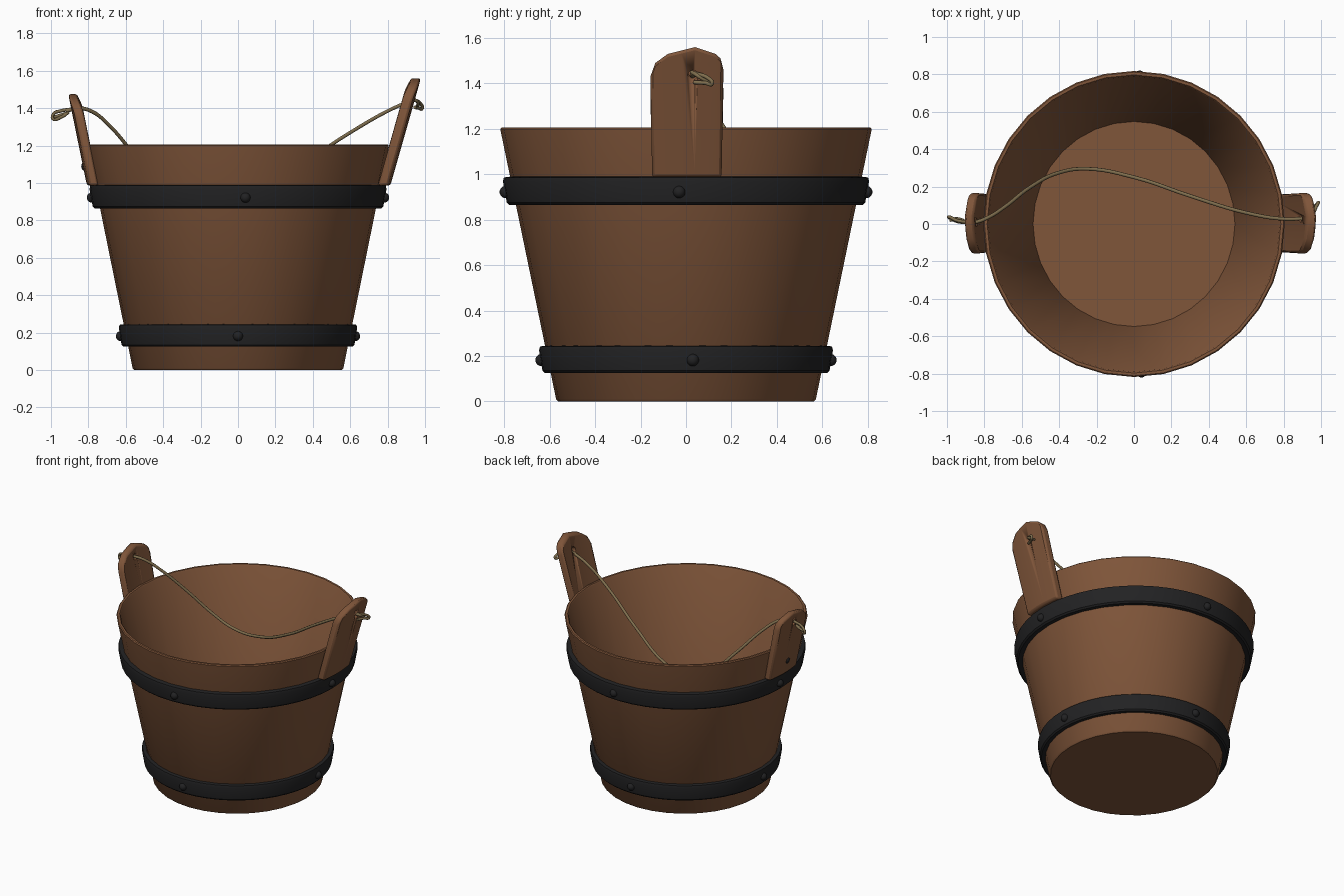
import bpy, bmesh, math
from mathutils import Vector

if "Cube" in bpy.data.objects:
    bpy.data.objects.remove(bpy.data.objects["Cube"])


def material(name, rgb):
    m = bpy.data.materials.new(name)
    m.diffuse_color = (*rgb, 1)
    m.use_nodes = True
    m.node_tree.nodes["Principled BSDF"].inputs["Base Color"].default_value = m.diffuse_color
    return m


WOOD = material("brown wood", (0.215, 0.092, 0.042))
IRON = material("black iron", (0.016, 0.016, 0.017))
ROPE = material("tan rope", (0.21, 0.155, 0.075))


def finish(name, bm, mat, angle=35):
    bmesh.ops.recalc_face_normals(bm, faces=bm.faces)
    me = bpy.data.meshes.new(name)
    bm.to_mesh(me)
    bm.free()
    me.materials.append(mat)
    ob = bpy.data.objects.new(name, me)
    bpy.context.collection.objects.link(ob)
    bpy.ops.object.select_all(action='DESELECT')
    ob.select_set(True)
    bpy.context.view_layer.objects.active = ob
    bpy.ops.object.shade_smooth_by_angle(angle=math.radians(angle))
    return ob


def lathe(name, profile, sides, mat, closed=False, caps=False):
    """Revolve (radius, z) points around z, slightly narrower in x."""
    bm = bmesh.new()
    rings = []
    for r, z in profile:
        rings.append([bm.verts.new((0.985 * r * math.cos(a), r * math.sin(a), z))
                      for a in (2 * math.pi * i / sides for i in range(sides))])
    pairs = list(zip(rings, rings[1:]))
    if closed:
        pairs.append((rings[-1], rings[0]))
    for a, b in pairs:
        for i in range(sides):
            j = (i + 1) % sides
            bm.faces.new((a[i], a[j], b[j], b[i]))
    if caps:
        bm.faces.new(rings[0])
        bm.faces.new(rings[-1])
    return finish(name, bm, mat)


# Tapered tub with thin wall and floor
lathe("tub", [(0.562, 0), (0.572, 0.01), (0.818, 1.2), (0.812, 1.206), (0.797, 1.206),
              (0.79, 1.198), (0.548, 0.04)], 32, WOOD, caps=True)

# Iron hoops
lathe("upper_hoop", [(0.74, 0.868), (0.778, 0.865), (0.789, 0.875), (0.806, 0.968),
                     (0.802, 0.986), (0.77, 0.99)], 48, IRON, closed=True)
lathe("lower_hoop", [(0.59, 0.128), (0.622, 0.125), (0.632, 0.135), (0.647, 0.225),
                     (0.643, 0.242), (0.61, 0.246)], 48, IRON, closed=True)


# Rivets
def rivet(name, x, y, z, r=0.027):
    bm = bmesh.new()
    bmesh.ops.create_uvsphere(bm, u_segments=14, v_segments=10, radius=r)
    bmesh.ops.translate(bm, verts=bm.verts, vec=(x, y, z))
    finish(name, bm, IRON, 60)


for label, r, z, shifts in (("upper", 0.794, 0.922, (-0.03, 0.03, 0.03, 0.04)),
                            ("lower", 0.636, 0.182, (0.03, 0.0, 0.0, 0.0))):
    for k, s in enumerate(shifts):
        p = ((r * 0.985, s), (s, r), (-r * 0.985, s), (s, -r))[k]
        rivet(f"{label}_hoop_rivet_{k + 1}", p[0], p[1], z)
rivet("right_handle_rivet", 0.812, 0, 1.09)
rivet("left_handle_rivet", -0.812, 0, 1.09)


# Upright handle boards, curved to the wall, with a rope hole
def handle(name, side, outer_bottom, slope, top_drop, thick, hole):
    cols = [(-0.157, 1.43), (-0.135, 1.49), (-0.08, 1.53), (-0.02, 1.545), (0.04, 1.56),
            (0.13, 1.53), (0.152, 1.51), (0.165, 1.46)]
    bm = bmesh.new()
    grid = []
    for y, top in cols:
        col = []
        for t in (0, thick):
            for z in (0.987, top - top_drop):
                x = outer_bottom + slope * (z - 0.987) - t - 0.55 * y * y
                # board is a touch narrower at the foot
                yy = y * (0.95 if z < 1 else 1)
                col.append(bm.verts.new((side * x, yy, z)))
        grid.append(col)
    for a, b in zip(grid, grid[1:]):
        for i, j in ((0, 1), (1, 3), (3, 2), (2, 0)):
            bm.faces.new((a[i], a[j], b[j], b[i]))
    for c in (grid[0], grid[-1]):
        bm.faces.new((c[0], c[1], c[3], c[2]))
    ob = finish(name, bm, WOOD, 40)
    bev = ob.modifiers.new("soft edges", 'BEVEL')
    bev.width, bev.segments = 0.012, 2
    bev.limit_method, bev.angle_limit = 'ANGLE', math.radians(50)
    # hidden cutter for the hole
    cb = bmesh.new()
    bmesh.ops.create_cone(cb, cap_ends=True, segments=12, radius1=0.022, radius2=0.022, depth=0.3)
    rot = Vector((0, 0, 1)).rotation_difference(Vector((1, 0, -side * slope))).to_matrix()
    bmesh.ops.rotate(cb, verts=cb.verts, matrix=rot)
    bmesh.ops.translate(cb, verts=cb.verts, vec=hole)
    cutter = finish(name + "_hole_cutter", cb, WOOD)
    cutter.hide_render = True
    cutter.hide_set(True)
    cut = ob.modifiers.new("rope hole", 'BOOLEAN')
    cut.object, cut.operation, cut.solver = cutter, 'DIFFERENCE', 'EXACT'


handle("right_handle", 1, 0.815, 0.285, 0.0, 0.055, (0.915, 0.03, 1.445))
handle("left_handle", -1, 0.808, 0.205, 0.085, 0.05, (-0.868, 0.01, 1.395))


# Slack rope and its tied ends
def rope(name, pts, radius=0.010):
    cu = bpy.data.curves.new(name, 'CURVE')
    cu.dimensions = '3D'
    cu.bevel_depth, cu.bevel_resolution, cu.resolution_u = radius, 2, 6
    cu.use_fill_caps = True
    sp = cu.splines.new('BEZIER')
    sp.bezier_points.add(len(pts) - 1)
    for bp, p in zip(sp.bezier_points, pts):
        bp.co = p
        bp.handle_left_type = bp.handle_right_type = 'AUTO'
    cu.materials.append(ROPE)
    ob = bpy.data.objects.new(name, cu)
    bpy.context.collection.objects.link(ob)
    bpy.ops.object.select_all(action='DESELECT')
    ob.select_set(True)
    bpy.context.view_layer.objects.active = ob
    bpy.ops.object.convert(target='MESH')


rope("rope", [(-0.92, 0.01, 1.385), (-0.85, 0.01, 1.4), (-0.78, 0.035, 1.382), (-0.7, 0.085, 1.32),
              (-0.55, 0.2, 1.15), (-0.4, 0.275, 1.0), (-0.25, 0.295, 0.925), (0, 0.25, 0.945),
              (0.3, 0.15, 1.08), (0.6, 0.06, 1.27), (0.8, 0.027, 1.385), (0.93, 0.03, 1.443)])
rope("left_rope_end", [(-0.89, 0.01, 1.395), (-0.95, 0.02, 1.385), (-0.985, 0.037, 1.37),
                       (-0.99, 0.035, 1.345), (-0.94, 0.012, 1.355), (-0.905, 0.01, 1.38)], 0.009)
rope("left_rope_tail", [(-0.91, 0.018, 1.375), (-0.95, 0.028, 1.362), (-0.985, 0.02, 1.352)], 0.009)
rope("right_rope_end", [(0.92, 0.03, 1.445), (0.955, 0.055, 1.44), (0.975, 0.095, 1.425),
                        (0.985, 0.115, 1.4), (0.965, 0.085, 1.402), (0.945, 0.035, 1.405)], 0.009)
rope("right_rope_tail", [(0.925, 0.025, 1.45), (0.96, 0.05, 1.435), (0.955, 0.105, 1.4)], 0.009)
